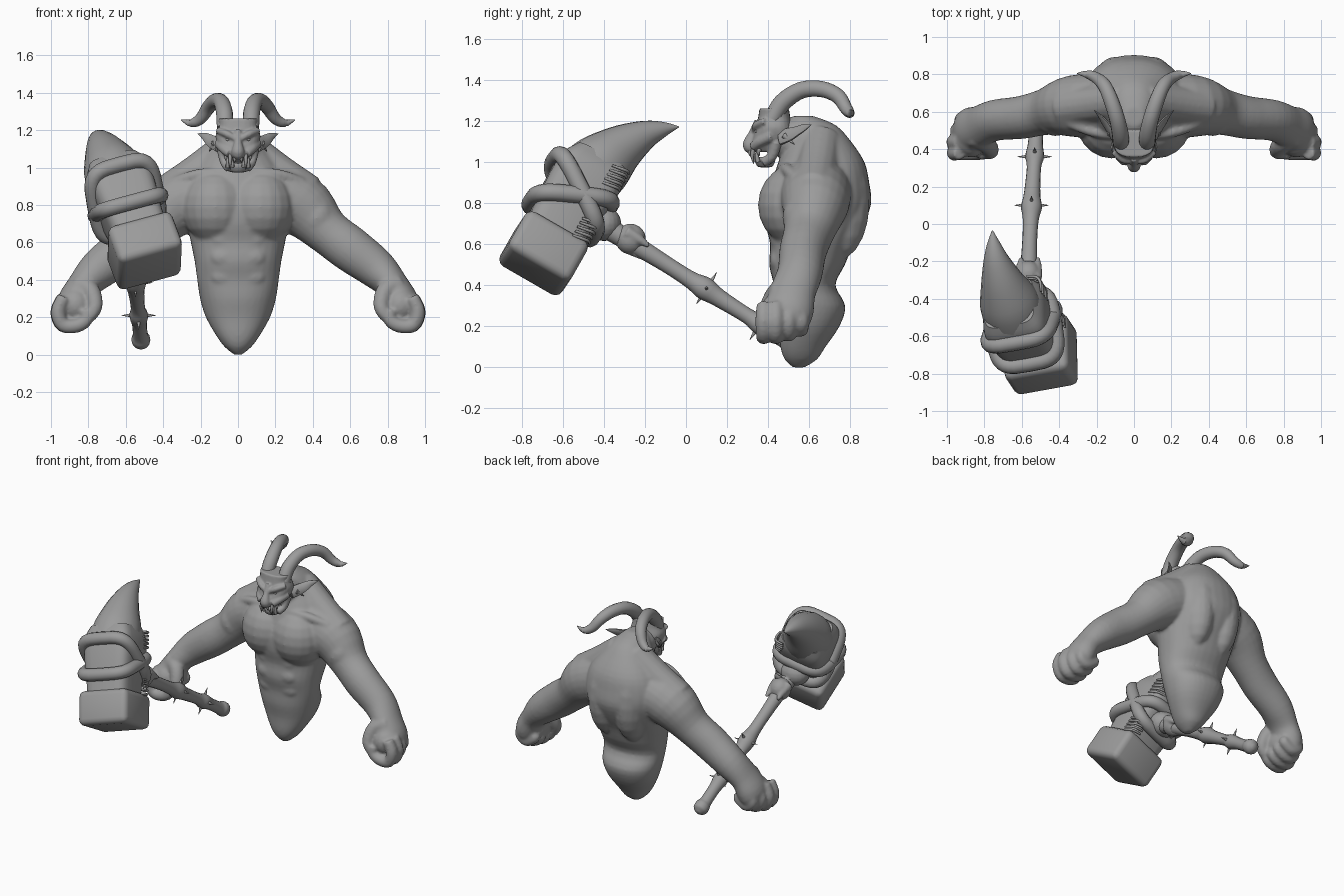
import bpy, bmesh, math
from mathutils import Vector, Matrix

if "Cube" in bpy.data.objects:
    bpy.data.objects.remove(bpy.data.objects["Cube"])

grey = bpy.data.materials.new("stone_grey")
grey.diffuse_color = (0.33, 0.33, 0.33, 1)
grey.use_nodes = True
grey.node_tree.nodes["Principled BSDF"].inputs["Base Color"].default_value = grey.diffuse_color


def spline(keys, steps):
    """Catmull-Rom interpolation of number tuples."""
    out = []
    for i in range(len(keys) - 1):
        quad = [keys[max(i - 1, 0)], keys[i], keys[i + 1], keys[min(i + 2, len(keys) - 1)]]
        for k in range(steps):
            t = k / steps
            out.append([0.5 * (2 * b + (c - a) * t + (2 * a - 5 * b + 4 * c - d) * t * t
                               + (3 * b - a - 3 * c + d) * t ** 3) for a, b, c, d in zip(*quad)])
    return out + [list(keys[-1])]


def tube(bm, keys, n=16, steps=4, ref=(0, 1, 0), axis=None, power=2, mat=None):
    """Loft (x, y, z, radius along ref[, other radius]) keys into a closed skin."""
    pts = spline([k if len(k) == 5 else (*k, k[3]) for k in keys], steps)
    pos = [Vector(p[:3]) for p in pts]
    rings = []
    for i, p in enumerate(pts):
        t = Vector(axis) if axis else (pos[min(i + 1, len(pos) - 1)] - pos[max(i - 1, 0)]).normalized()
        a = Vector(ref)
        a = (a - t * a.dot(t)).normalized()
        b = t.cross(a)
        ring = []
        for k in range(n):
            c, s = math.cos(math.tau * k / n), math.sin(math.tau * k / n)
            f = lambda v: math.copysign(abs(v) ** (2 / power), v)
            co = pos[i] + a * f(c) * max(p[3], .001) + b * f(s) * max(p[4], .001)
            ring.append(bm.verts.new(mat @ co if mat else co))
        rings.append(ring)
    for r, q in zip(rings, rings[1:]):
        for k in range(n):
            bm.faces.new((r[k], r[(k + 1) % n], q[(k + 1) % n], q[k]))
    bm.faces.new(rings[0][::-1])
    bm.faces.new(rings[-1])


def ball(bm, c, r, seg=20):
    m = Matrix.Translation(c) @ Matrix.Diagonal((*r, 1))
    bmesh.ops.create_uvsphere(bm, u_segments=seg, v_segments=seg // 2, radius=1, matrix=m)


def side(keys, s):
    return [(k[0] * s, *k[1:]) for k in keys]


def finish(name, bm, voxel=0, smooth=4, angle=50):
    bmesh.ops.recalc_face_normals(bm, faces=bm.faces)
    me = bpy.data.meshes.new(name)
    bm.to_mesh(me)
    bm.free()
    ob = bpy.data.objects.new(name, me)
    bpy.context.collection.objects.link(ob)
    me.materials.append(grey)
    if voxel:
        r = ob.modifiers.new("fuse", 'REMESH')
        r.mode, r.voxel_size, r.use_smooth_shade = 'VOXEL', voxel, True
        s = ob.modifiers.new("soften", 'SMOOTH')
        s.factor, s.iterations = 0.5, smooth
    else:
        bpy.ops.object.select_all(action='DESELECT')
        ob.select_set(True)
        bpy.context.view_layer.objects.active = ob
        bpy.ops.object.shade_smooth_by_angle(angle=math.radians(angle))
    return ob


# Torso, shoulders, arms and clenched fists, fused into one skin
bm = bmesh.new()
trunk = [(0, .02, .55, .03), (.04, .07, .56, .08), (.1, .115, .57, .11), (.2, .172, .6, .148),
         (.3, .203, .605, .172), (.4, .218, .578, .15), (.5, .232, .59, .185), (.6, .252, .612, .202),
         (.7, .268, .627, .24), (.8, .28, .645, .258), (.9, .28, .655, .238), (1., .24, .66, .21),
         (1.1, .16, .65, .155), (1.18, .1, .61, .12), (1.225, .05, .57, .05)]
tube(bm, [(0, cy, z, hx, hy) for z, hx, cy, hy in trunk], 32, 3, (1, 0, 0), (0, 0, 1), 2.2)
tube(bm, [(0, .66, 1.06, .12), (0, .52, 1.11, .11), (0, .42, 1.12, .08)], ref=(1, 0, 0))
for s in (-1, 1):
    tube(bm, side([(.12, .63, .88, .18, .17), (.33, .63, .80, .165, .17), (.47, .6, .665, .125, .125),
                   (.6, .57, .565, .115, .122), (.74, .555, .46, .11, .108), (.83, .52, .365, .112, .085),
                   (.88, .5, .27, .12, .09), (.89, .47, .19, .1, .06)], s), 24)
    tube(bm, side([(.05, .66, 1.1, .1), (.22, .64, .97, .1), (.38, .62, .86, .1)], s))
    tube(bm, side([(.02, .47, .97, .025), (.2, .49, .965, .03), (.34, .54, .92, .03)], s))
    ball(bm, (.12 * s, .535, .79), (.185, .185, .2))                  # chest muscle
    ball(bm, (.1 * s, .735, .8), (.12, .16, .28))                     # back muscle
    ball(bm, (.42 * s, .56, .73), (.1, .09, .11))                     # upper arm muscle
    for z, y in ((.62, .445), (.52, .44), (.42, .46)):
        ball(bm, (.065 * s, y, z), (.08, .032, .055))                 # belly muscles
    ball(bm, (.87 * s, .475, .265), (.1, .12, .105))                  # palm
    for i, y in enumerate((.378, .438, .5, .56)):
        d, lift = (.005, .008, -.012, -.035)[i], (0, 0, .012, .035)[i]
        tube(bm, side([(.925 + d, y, .31, .036), (.957 + d, y, .23, .04), (.93 + d, y, .157 + lift, .038),
                       (.86, y, .155 + lift, .038), (.81, y, .19 + lift, .036), (.82, y, .24, .03)], s), 12)
    tube(bm, side([(.86, .47, .38, .055), (.79, .43, .345, .05), (.765, .39, .26, .042),
                   (.8, .38, .2, .034), (.84, .38, .19, .02)], s), 12)
finish("body", bm, .01, 7)

# Head with brow, cheeks, muzzle and jaw
bm = bmesh.new()
skull = [(1.05, .062, .405, .085), (1.08, .085, .405, .092), (1.12, .108, .425, .1), (1.17, .12, .43, .088),
         (1.22, .105, .43, .078), (1.262, .108, .43, .072)]
tube(bm, [(0, cy, z, hx, hy) for z, hx, cy, hy in skull], 24, 4, (1, 0, 0), (0, 0, 1), 2.5)
tube(bm, [(0, .385, z, hx, hy) for z, hx, hy in ((.975, .04, .035), (1., .06, .05), (1.025, .065, .05))],
     16, 3, (1, 0, 0), (0, 0, 1))
tube(bm, [(0, .35, 1.2, .018), (0, .325, 1.14, .02), (0, .31, 1.085, .035), (0, .33, 1.065, .03)], ref=(1, 0, 0))
for s in (-1, 1):
    tube(bm, side([(.015, .335, 1.155, .016), (.06, .345, 1.18, .02), (.11, .385, 1.2, .016)], s), 10)
    tube(bm, side([(.1, .42, 1.13, .03), (.075, .36, 1.1, .026), (.045, .33, 1.075, .024)], s), 10)
    tube(bm, side([(.085, .44, 1.1, .03), (.072, .42, 1.03, .025), (.05, .38, 1.0, .025)], s), 10)
finish("head", bm, .007, 2)

# Eyes, fangs, ears and horns
bm = bmesh.new()
for s in (-1, 1):
    ball(bm, (.052 * s, .352, 1.152), (.017, .017, .014), 12)
finish("eyes", bm)
bm = bmesh.new()
for s in (-1, 1):
    for x, y, z0, z1 in ((.018, .318, 1.065, 1.025), (.042, .33, 1.07, .99), (.062, .36, 1.065, 1.03),
                         (.03, .34, 1.005, 1.045), (.055, .352, 1.0, 1.075)):
        tube(bm, side([(x, y, z0, .011), (x, y - .008, (z0 + z1) / 2, .009), (x, y, z1, .001)], s), 8, 2)
finish("fangs", bm)
bm = bmesh.new()
for s in (-1, 1):
    tube(bm, side([(.1, .46, 1.12, .02, .04), (.14, .52, 1.14, .014, .035), (.175, .57, 1.165, .01, .022),
                   (.215, .61, 1.182, .001)], s), 10)
    tube(bm, side([(.125, .48, 1.13, .018), (.155, .53, 1.085, .001)], s), 8, 2)
finish("ears", bm)
bm = bmesh.new()
for s in (-1, 1):
    tube(bm, side([(.07, .42, 1.21, .043), (.072, .47, 1.29, .045), (.09, .56, 1.35, .042),
                   (.122, .66, 1.356, .04), (.158, .74, 1.322, .037), (.2, .78, 1.262, .031),
                   (.25, .8, 1.238, .022), (.305, .805, 1.256, .002)], s), 14, 4, (1, 0, 0))
finish("horns", bm)

# Hammer frame: local x across, local y toward the handle, local z up the head
w = Vector((-.31, .47, .83)).normalized()
u = Vector((.95, .18, .27))
u = (u - w * u.dot(w)).normalized()
v = w.cross(u)
frame = Matrix.Translation((-.465, -.75, .467)) @ Matrix((u, v, w)).transposed().to_4x4()

# Striking block
bm = bmesh.new()
bmesh.ops.create_cube(bm, size=1, matrix=frame @ Matrix.Translation((0, .005, .11)) @ Matrix.Diagonal((.36, .35, .23, 1)))
bmesh.ops.bevel(bm, geom=bm.edges[:], offset=.04, segments=3, affect='EDGES', profile=.5)
finish("hammer_block", bm, angle=40)

# Hammer core and the curved spike on its top
bm = bmesh.new()
tube(bm, [(0, 0, .15, .145), (0, 0, .3, .155), (0, .005, .45, .17), (0, .01, .58, .17), (0, .02, .66, .14)],
     28, 4, (1, 0, 0), (0, 0, 1), 4.5, frame)
finish("hammer_core", bm)
bm = bmesh.new()
tube(bm, [(-.64, -.5, .91, .165), (-.67, -.41, .99, .158), (-.705, -.31, 1.07, .117),
          (-.735, -.2, 1.132, .073), (-.75, -.11, 1.16, .038), (-.757, -.035, 1.172, .003)], 20, 4, (1, 0, 0))
finish("hammer_spike", bm)

# Two tilted straps that cross on the sides of the head
for i, (mid, tilt) in enumerate(((.4, .08), (.44, -.12))):
    cu = bpy.data.curves.new("strap", 'CURVE')
    cu.dimensions, cu.bevel_depth, cu.bevel_resolution = '3D', .042, 4
    sp = cu.splines.new('POLY')
    sp.points.add(31)
    sp.use_cyclic_u = True
    for k, p in enumerate(sp.points):
        c, s = math.cos(math.tau * k / 32), math.sin(math.tau * k / 32)
        x, y = (math.copysign(abs(q) ** .5, q) * .172 for q in (c, s))
        p.co = (*(frame @ Vector((x, y, mid + tilt * y / .172))), 1)
    sp.use_smooth = True
    ob = bpy.data.objects.new(("lower_strap", "upper_strap")[i], cu)
    cu.materials.append(grey)
    bpy.context.collection.objects.link(ob)

# Stitches on the core edge facing the handle
bm = bmesh.new()
for base in (.22, .53):
    for k in range(5):
        z = base + k * .025
        tube(bm, [(.1, .172, z + .02, .007), (.152, .162, z + .01, .008), (.17, .13, z, .008),
                  (.17, .08, z - .01, .006)], 8, 3, (0, 0, 1), None, 2, frame)
finish("stitches", bm)

# Handle with knots, end knob and collar
bm = bmesh.new()
tube(bm, [(-.585, -.5, .75, .06), (-.565, -.27, .61, .048), (-.558, -.1, .505, .04), (-.552, .02, .428, .042),
          (-.548, .09, .385, .056), (-.545, .16, .338, .044), (-.535, .3, .25, .038), (-.531, .36, .21, .05),
          (-.527, .43, .165, .04), (-.522, .52, .105, .04), (-.52, .555, .085, .05), (-.518, .585, .066, .045),
          (-.518, .605, .055, .015)], 16, 4, (1, 0, 0))
finish("handle", bm)
bm = bmesh.new()
ball(bm, (-.59, -.4, .7), (.1, .085, .085))
ball(bm, (-.565, -.27, .625), (.07, .075, .075))
for dx, dz in ((.045, .03), (-.045, .03), (0, -.04)):
    tube(bm, [(-.57 + dx, -.29, .63 + dz, .035), (-.562 + dx, -.23, .595 + dz, .025),
              (-.558 + dx, -.18, .56 + dz, .01)], 10, 3, (1, 0, 0))
finish("handle_collar", bm, .008, 2)

# Thorns around the two knots
bm = bmesh.new()
for x, y, z in ((-.548, .1, .385), (-.531, .36, .21)):
    for k in range(4):
        a = math.tau * k / 4
        d = Vector((math.cos(a), .54 * math.sin(a), .84 * math.sin(a)))
        c = Vector((x, y, z))
        tube(bm, [(*(c + d * .03), .013), (*(c + d * .092), .001)], 8, 2, (.3, .8, -.5))
finish("thorns", bm)
